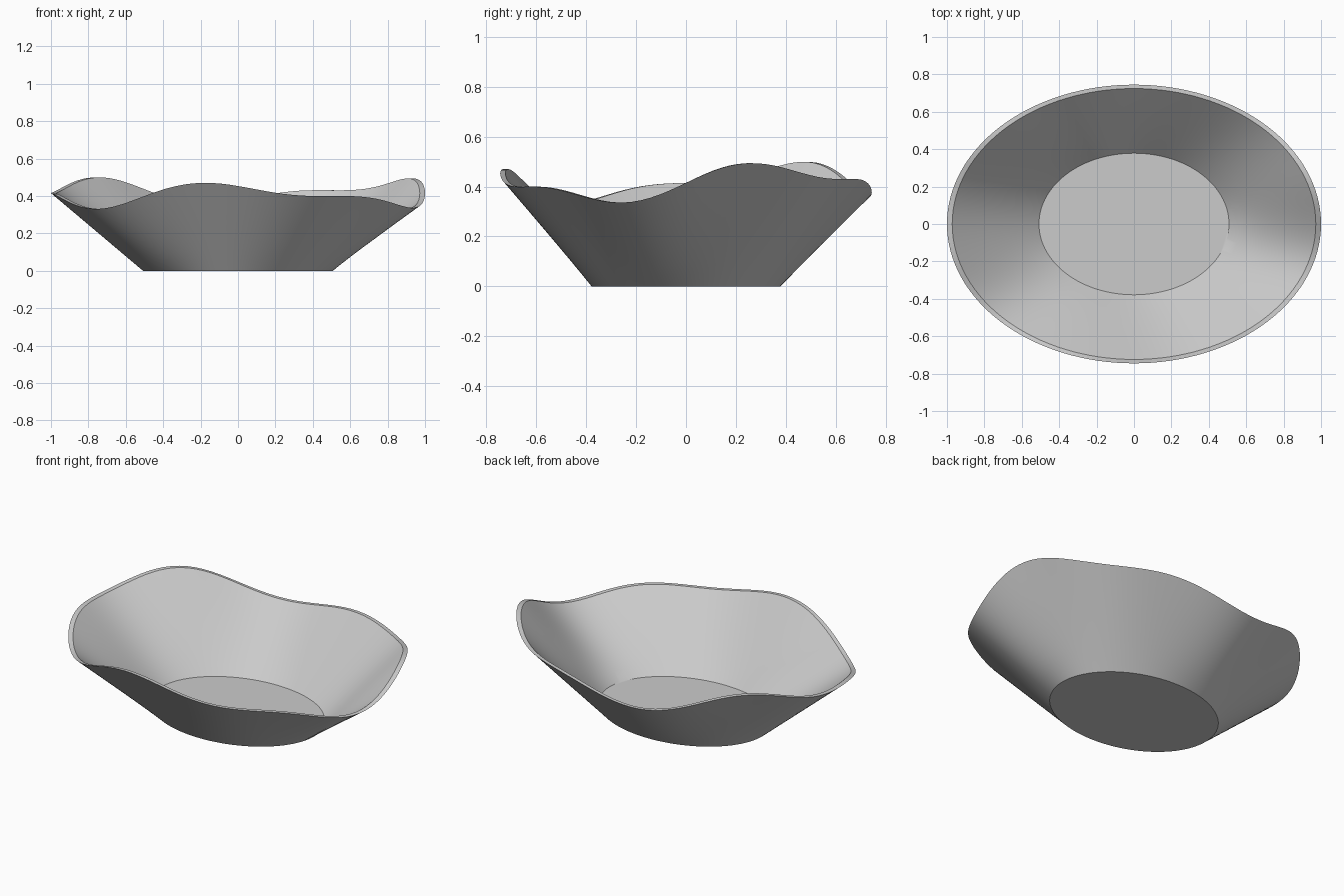
import bpy, bmesh, math

if "Cube" in bpy.data.objects:
    bpy.data.objects.remove(bpy.data.objects["Cube"])

SEGMENTS = 128
ASPECT = 0.745          # depth of the oval relative to its width
WALL_STEPS = 8


def rim_height(a):
    """Wavy three-lobed rim, slightly higher at the back."""
    return (0.415 + 0.056 * math.sin(3 * a) + 0.028 * math.sin(6 * a)
            + 0.018 * math.sin(a))


def add_ring(bm, bottom_r, bottom_z, top_r, t):
    """Oval ring at fraction t between a flat base and the wavy rim."""
    ring = []
    for i in range(SEGMENTS):
        a = 2 * math.pi * i / SEGMENTS
        r = bottom_r + (top_r - bottom_r) * t
        z = bottom_z + (rim_height(a) - bottom_z) * t
        ring.append(bm.verts.new((r * math.cos(a), r * ASPECT * math.sin(a), z)))
    return ring


bm = bmesh.new()
steps = [i / WALL_STEPS for i in range(WALL_STEPS + 1)]
# Outer wall going up, then inner wall going down
rings = [add_ring(bm, 0.508, 0.0, 1.0, t) for t in steps]
rings += [add_ring(bm, 0.508, 0.025, 0.972, t) for t in reversed(steps)]
for low, high in zip(rings, rings[1:]):
    for i in range(SEGMENTS):
        j = (i + 1) % SEGMENTS
        bm.faces.new((low[i], low[j], high[j], high[i]))

# Underside and inner floor
bm.faces.new(list(reversed(rings[0])))
bm.faces.new(rings[-1])
bmesh.ops.recalc_face_normals(bm, faces=bm.faces)

mesh = bpy.data.meshes.new("wavy_bowl")
bm.to_mesh(mesh)
bm.free()
bowl = bpy.data.objects.new("wavy_bowl", mesh)
bpy.context.collection.objects.link(bowl)

# Plain grey finish
grey = bpy.data.materials.new("light_grey")
grey.diffuse_color = (0.6, 0.6, 0.6, 1)
grey.use_nodes = True
grey.node_tree.nodes["Principled BSDF"].inputs["Base Color"].default_value = grey.diffuse_color
mesh.materials.append(grey)

bpy.context.view_layer.objects.active = bowl
bowl.select_set(True)
bpy.ops.object.shade_smooth_by_angle(angle=math.radians(35))
